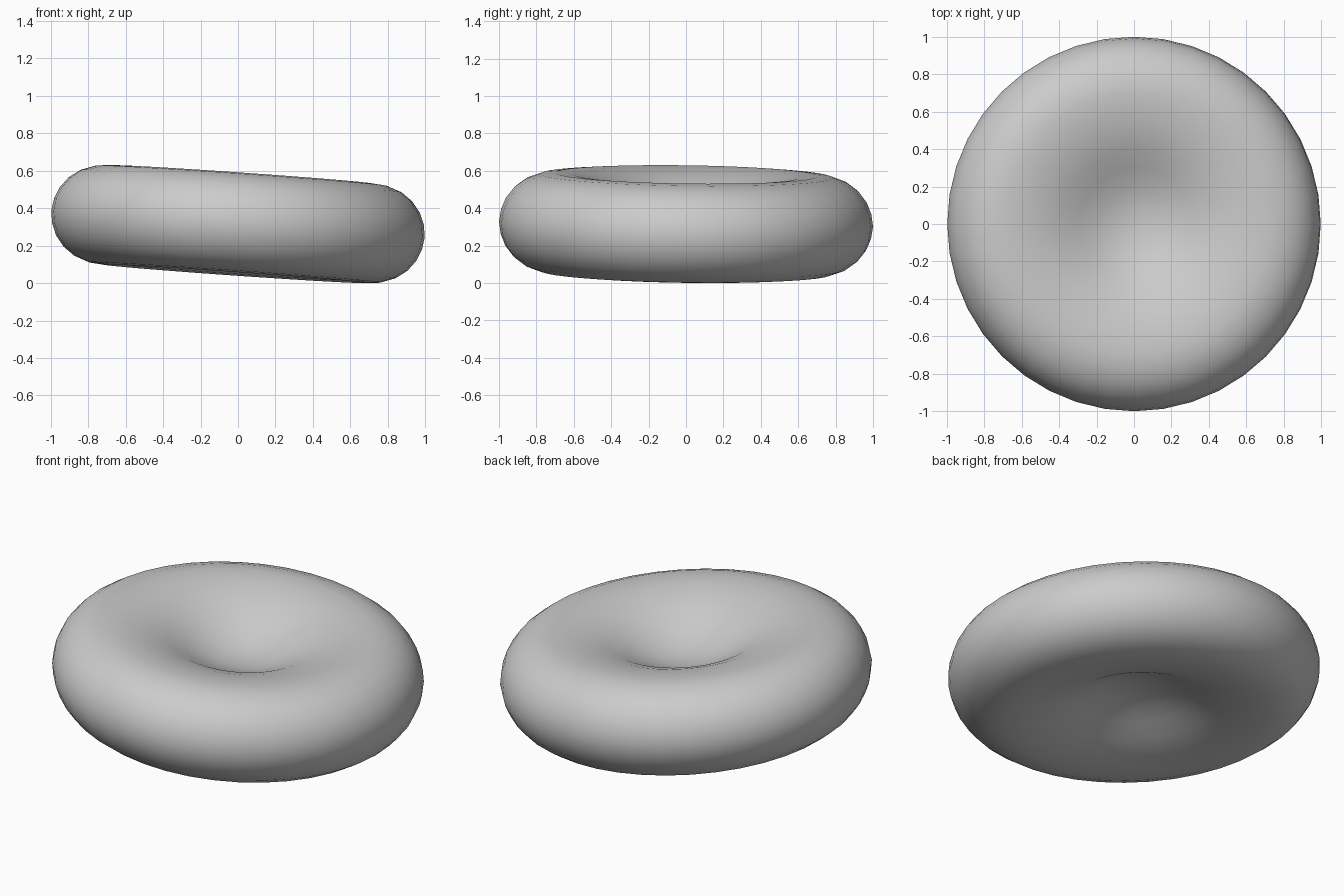
import bpy, bmesh, math
from mathutils import Matrix

if "Cube" in bpy.data.objects:
    bpy.data.objects.remove(bpy.data.objects["Cube"])

# Half section of the dimpled disc: (radius, height), from top centre to bottom centre
top = [(0, .07), (.1, .078), (.2, .105), (.3, .15), (.4, .2), (.5, .235),
       (.6, .257), (.7, .266), (.78, .259), (.86, .23), (.92, .186), (.965, .128), (.99, .066)]
bottom = [(.99, -.066), (.965, -.128), (.92, -.186), (.86, -.23), (.78, -.259), (.7, -.266),
          (.6, -.258), (.5, -.238), (.4, -.205), (.3, -.16), (.2, -.12), (.1, -.095), (0, -.088)]
profile = top + [(1.0, 0)] + bottom

# Spin the section around the disc axis
bm = bmesh.new()
verts = [bm.verts.new((r, 0, z)) for r, z in profile]
edges = [bm.edges.new(pair) for pair in zip(verts, verts[1:])]
bmesh.ops.spin(bm, geom=verts + edges, cent=(0, 0, 0), axis=(0, 0, 1),
               angle=math.tau, steps=40, use_duplicate=False)
bmesh.ops.remove_doubles(bm, verts=bm.verts, dist=1e-4)
bmesh.ops.recalc_face_normals(bm, faces=bm.faces)

# Lean the disc slightly to the right and back, then rest it on the ground
tilt = Matrix.Rotation(math.radians(4), 4, 'Y') @ Matrix.Rotation(math.radians(-0.8), 4, 'X')
bmesh.ops.transform(bm, matrix=tilt, verts=bm.verts)
low = min(v.co.z for v in bm.verts)
bmesh.ops.translate(bm, vec=(0, 0, -low), verts=bm.verts)

mesh = bpy.data.meshes.new("dimpled_disc")
bm.to_mesh(mesh)
bm.free()
disc = bpy.data.objects.new("dimpled_disc", mesh)
bpy.context.collection.objects.link(disc)

# Plain grey, smooth all over
grey = bpy.data.materials.new("light_grey")
grey.diffuse_color = (.6, .6, .6, 1)
grey.use_nodes = True
grey.node_tree.nodes["Principled BSDF"].inputs["Base Color"].default_value = grey.diffuse_color
mesh.materials.append(grey)
for face in mesh.polygons:
    face.use_smooth = True
